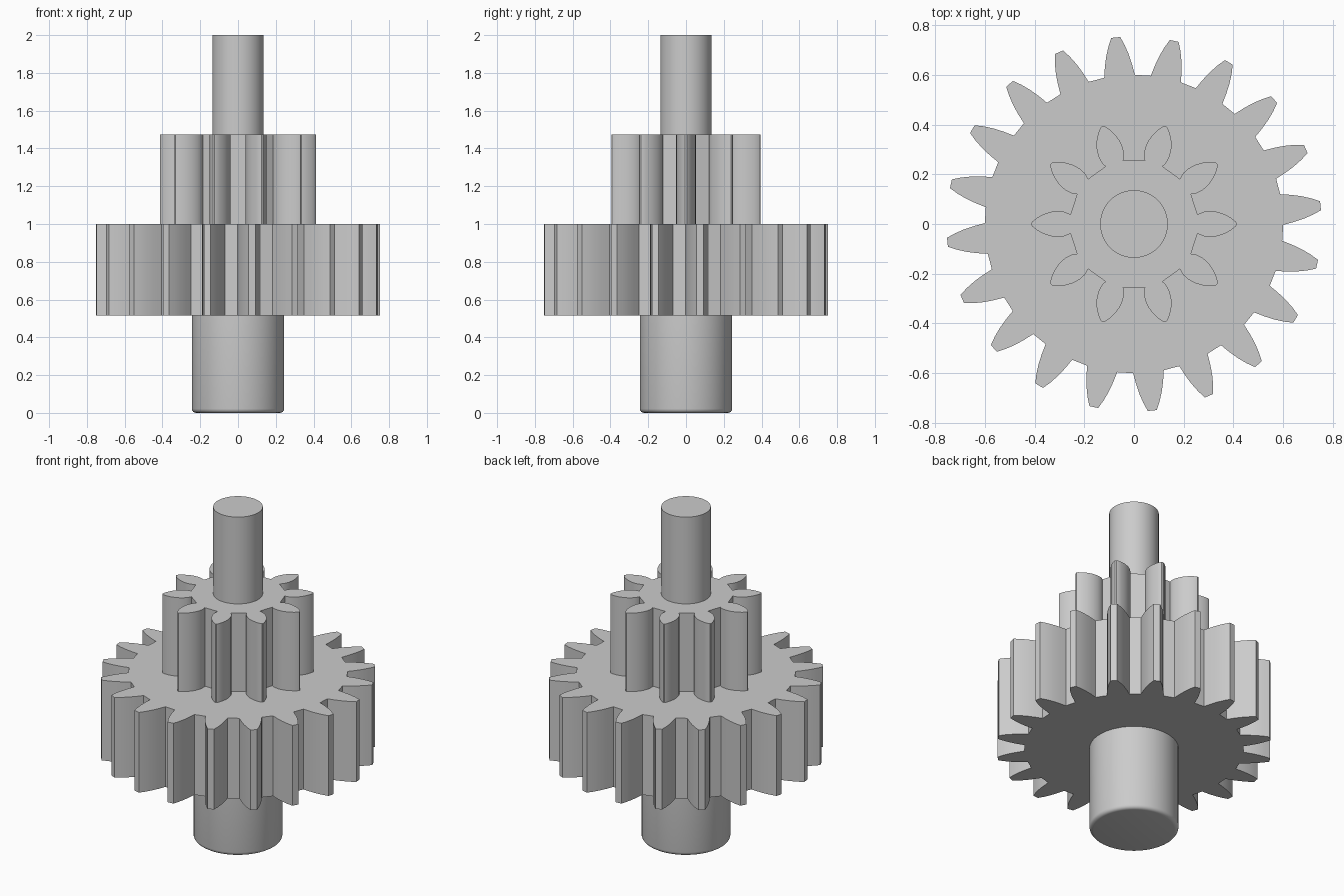
import bpy
import bmesh
from math import cos, sin, pi, radians
from mathutils import Matrix

cube = bpy.data.objects.get("Cube")
if cube:
    bpy.data.objects.remove(cube, do_unlink=True)

steel = bpy.data.materials.new("grey steel")
steel.use_nodes = True
GREY = (0.6, 0.6, 0.6, 1)
steel.diffuse_color = GREY
steel.node_tree.nodes["Principled BSDF"].inputs["Base Color"].default_value = GREY


def finish(name, bm):
    bmesh.ops.recalc_face_normals(bm, faces=bm.faces)
    mesh = bpy.data.meshes.new(name)
    bm.to_mesh(mesh)
    bm.free()
    mesh.materials.append(steel)
    obj = bpy.data.objects.new(name, mesh)
    bpy.context.collection.objects.link(obj)
    bpy.ops.object.select_all(action='DESELECT')
    obj.select_set(True)
    bpy.context.view_layer.objects.active = obj
    bpy.ops.object.shade_smooth_by_angle(angle=radians(30))
    return obj


def gear(name, teeth, phase, flank, bottom, top):
    """Extrude a gear outline; flank is (radial distance, half width) from root to tip."""
    bm = bmesh.new()
    outline = []
    side = [(r, -w) for r, w in flank] + [(r, w) for r, w in reversed(flank)]
    for i in range(teeth):
        a = radians(phase) + 2 * pi * i / teeth
        for r, w in side:
            outline.append(bm.verts.new((r * cos(a) - w * sin(a),
                                         r * sin(a) + w * cos(a), bottom)))
    face = bm.faces.new(outline)
    grown = bmesh.ops.extrude_face_region(bm, geom=[face], use_keep_orig=True)
    verts = [v for v in grown["geom"] if isinstance(v, bmesh.types.BMVert)]
    bmesh.ops.translate(bm, verts=verts, vec=(0, 0, top - bottom))
    return finish(name, bm)


def shaft(name, radius, bottom, top, rounding=0):
    """Solid cylinder with an optional rounded lower rim."""
    bm = bmesh.new()
    bmesh.ops.create_cone(bm, cap_ends=True, segments=64, radius1=radius,
                          radius2=radius, depth=top - bottom,
                          matrix=Matrix.Translation((0, 0, (top + bottom) / 2)))
    if rounding:
        rim = [e for e in bm.edges if all(v.co.z < bottom + 0.001 for v in e.verts)]
        bmesh.ops.bevel(bm, geom=rim, offset=rounding, segments=4,
                        profile=0.5, affect='EDGES')
    return finish(name, bm)


# Shafts
shaft("lower_shaft", 0.244, 0, 0.515, rounding=0.022)
shaft("upper_shaft", 0.136, 1.475, 2)

# Large gear with twenty convex teeth
gear("large_gear", 20, 5.6,
     [(0.597, 0.062), (0.64, 0.055), (0.68, 0.046), (0.72, 0.033), (0.754, 0.018)],
     0.515, 1.0)

# Small pinion with ten undercut teeth
gear("small_pinion", 10, 0,
     [(0.256, 0.037), (0.265, 0.043), (0.28, 0.049), (0.305, 0.052), (0.335, 0.049),
      (0.365, 0.039), (0.39, 0.025), (0.408, 0.011), (0.413, 0.004)],
     1.0, 1.475)
